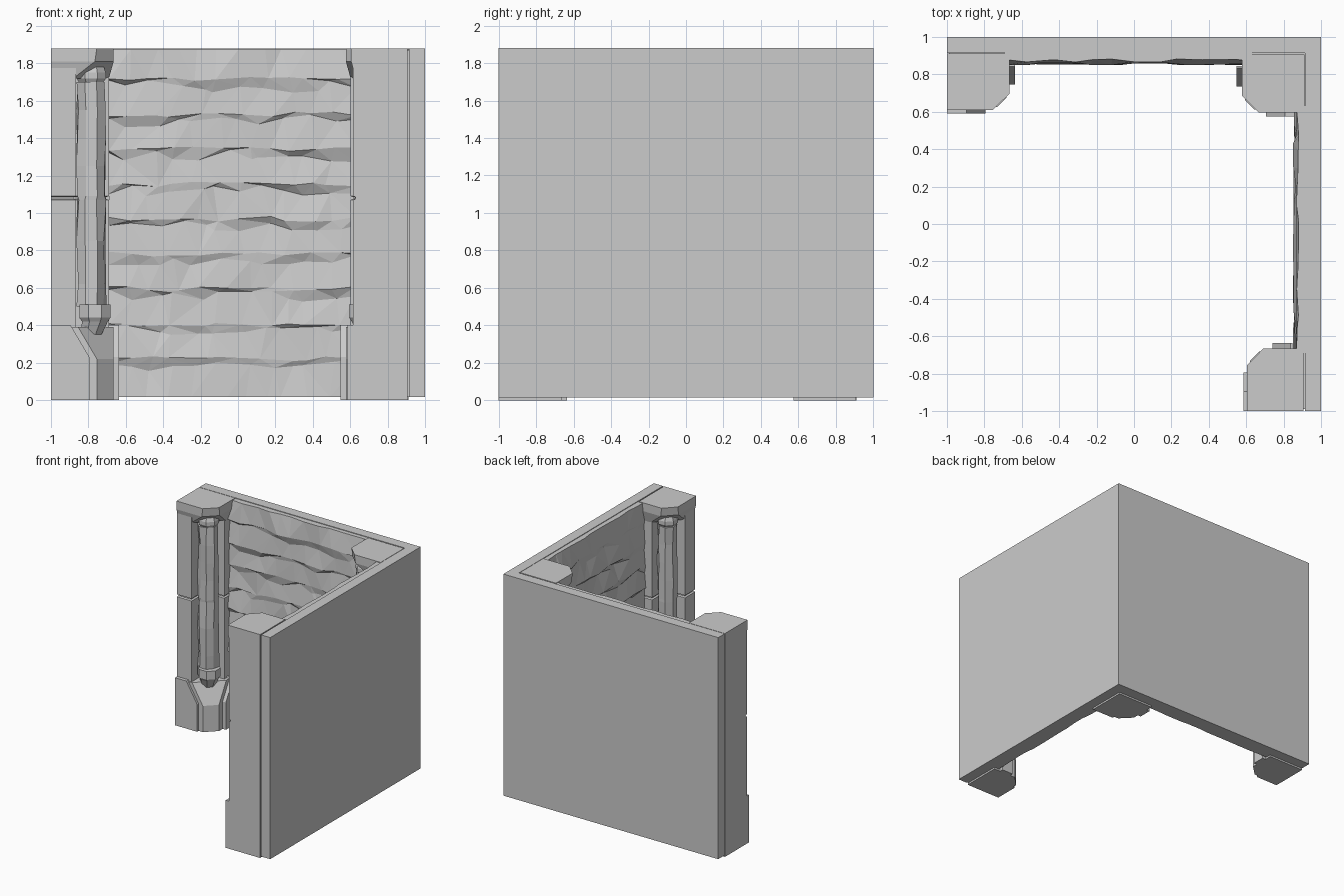
import bpy, bmesh, math, random

random.seed(7)
if "Cube" in bpy.data.objects:
    bpy.data.objects.remove(bpy.data.objects["Cube"])

stone = bpy.data.materials.new("grey_stone")
stone.use_nodes = True
GREY = (0.6, 0.6, 0.6, 1)
stone.diffuse_color = GREY
stone.node_tree.nodes["Principled BSDF"].inputs["Base Color"].default_value = GREY
TOP = 1.88


def finish(name, bm):
    bmesh.ops.recalc_face_normals(bm, faces=bm.faces)
    mesh = bpy.data.meshes.new(name)
    bm.to_mesh(mesh)
    bm.free()
    mesh.materials.append(stone)
    obj = bpy.data.objects.new(name, mesh)
    bpy.context.collection.objects.link(obj)


def loft(name, sections, place):
    """Skin a closed solid through rings of (u, v, z) points."""
    bm = bmesh.new()
    rings = [[bm.verts.new((*place(u, v), z)) for u, v, z in s] for s in sections]
    for a, b in zip(rings, rings[1:]):
        for i in range(len(a)):
            j = (i + 1) % len(a)
            bm.faces.new((a[i], a[j], b[j], b[i]))
    bm.faces.new(rings[0])
    bm.faces.new(rings[-1])
    finish(name, bm)


def box(name, x0, x1, y0, y1, z0, z1):
    ring = [(x0, y0), (x1, y0), (x1, y1), (x0, y1)]
    loft(name, [[(x, y, z) for x, y in ring] for z in (z0, z1)], lambda u, v: (u, v))


def chamfered(c, z, e=0.0):
    """Square plan with the inner corner cut off."""
    return [(e + c, e, z), (0.335, e, z), (0.335, 0.31, z), (e, 0.31, z), (e, e + c, z)]


def notched(e, z):
    """Square plan with a corner recess for the round column."""
    a, b = 0.2 + e, 0.025 + e
    return [(a, b - 0.015, z), (0.335, b - 0.015, z), (0.335, 0.31, z),
            (b, 0.31, z), (b, a, z), (a, a, z)]


def octagon(r, z, rough=0.0, c=0.12):
    pts = []
    for i in range(8):
        a = math.radians(i * 45 + 22.5)
        q = r + random.uniform(-rough, rough)
        pts.append((c + q * math.cos(a), c + q * math.sin(a), z))
    return pts


def plinth_slab(name, start, end, face, depth, place):
    """Upright slab with its top inner corner cut on a slant."""
    outline = [(start, 0), (end, 0), (end, 0.4), (start + 0.1, 0.4), (start, 0.23)]
    loft(name, [[(s, d, z) for s, z in outline] for d in (face, depth)], place)


def pillar(name, place):
    flip = lambda u, v: place(v, u)
    # base
    loft(name + "_base", [chamfered(0.09, 0), chamfered(0.09, 0.22),
                          chamfered(0.19, 0.39)], place)
    plinth_slab(name + "_front_plinth", 0.13, 0.335, -0.02, 0.1, place)
    plinth_slab(name + "_side_plinth", 0.14, 0.25, -0.03, 0.1, flip)
    # shaft with a groove at mid height
    loft(name + "_shaft", [notched(0, 0.36), notched(0, 1.07), notched(0.015, 1.075),
                           notched(0.015, 1.085), notched(0, 1.09), notched(0, 1.8)], place)
    # rough round column and its rings
    heights = (0.5, 0.62, 0.85, 1.07, 1.09, 1.25, 1.4, 1.55, 1.7)
    loft(name + "_column", [octagon(0.08, z, 0.009) for z in heights], place)
    loft(name + "_lower_ring", [octagon(0.06, 0.35), octagon(0.075, 0.42, 0, 0.1),
                                octagon(0.09, 0.44, 0, 0.1), octagon(0.09, 0.51, 0, 0.1)], place)
    loft(name + "_neck", [octagon(0.065, 1.69), octagon(0.085, 1.72),
                          octagon(0.085, 1.75), octagon(0.07, 1.79)], place)
    # capital flaring out to the cut-corner top
    loft(name + "_capital", [chamfered(0.19, 1.72, 0.025), chamfered(0.1, 1.81),
                             chamfered(0.09, TOP)], place)


def rough_panel(name, length, place, courses=10, columns=11):
    """Uneven stone courses: each leans out at its foot, with an undercut below."""
    bm = bmesh.new()
    step, h = length / columns, (TOP - 0.015) / courses
    rows = []
    for k in range(courses):
        proud = 0
        for foot in (True, False):
            row = []
            for i in range(columns + 1):
                if i % 2 == 0 and foot:
                    proud = random.uniform(0.045, 0.066)
                d = proud if foot else random.uniform(0.03, 0.05)
                first, last = k == 0 and foot, k == courses - 1 and not foot
                z = 0.015 + k * h + (0.02 if foot else h - 0.015)
                z += random.uniform(-0.035, 0.035) * (0.4 if foot else 1)
                z = 0.015 if first else TOP - 0.005 if last else z
                edge = i in (0, columns)
                u = i * step + (0 if edge else random.uniform(-0.4, 0.4) * step)
                row.append((u, d, z))
            rows.append(row)
    # keep neighbouring rows in order
    for a, b in zip(rows, rows[1:]):
        for i, p in enumerate(b):
            b[i] = (p[0], p[1], max(p[2], a[i][2] + 0.008))
    grid = [[bm.verts.new((*place(u, d), min(z, TOP))) for u, d, z in r] for r in rows]
    for a, b in zip(grid, grid[1:]):
        for i in range(columns):
            bm.faces.new((a[i], a[i + 1], b[i + 1], b[i]))
    bmesh.ops.triangulate(bm, faces=bm.faces)
    # close the panel back to the wall
    rim = [e for e in bm.edges if e.is_boundary]
    new = bmesh.ops.extrude_edge_only(bm, edges=rim)["geom"]
    for v in new:
        if isinstance(v, bmesh.types.BMVert):
            if place(0, 0)[1] > 0.9:
                v.co.y = 0.93
            else:
                v.co.x = 0.93
    finish(name, bm)


# plain outer walls and the thin recessed layer behind the pillars
box("back_wall", -1, 1, 0.915, 1, 0.015, TOP)
box("left_wall", 0.915, 1, -1, 0.93, 0.015, TOP)
box("back_wall_core", -0.99, 0.92, 0.9, 0.92, 0.015, TOP - 0.01)
box("left_wall_core", 0.9, 0.92, -0.99, 0.92, 0.015, TOP - 0.01)

# rough stone facing
rough_panel("back_facing", 1.32, lambda u, d: (-0.69 + u, 0.915 - d))
rough_panel("left_facing", 1.32, lambda u, d: (0.915 - d, -0.69 + u))

# three pillars: two at the wall ends, one in the corner
pillar("back_end_pillar", lambda u, v: (-0.665 - u, 0.61 + v * 0.97))
pillar("front_end_pillar", lambda u, v: (0.605 + v * 0.97, -0.665 - u))
pillar("corner_pillar", lambda u, v: (0.577 + u, 0.595 + v))
